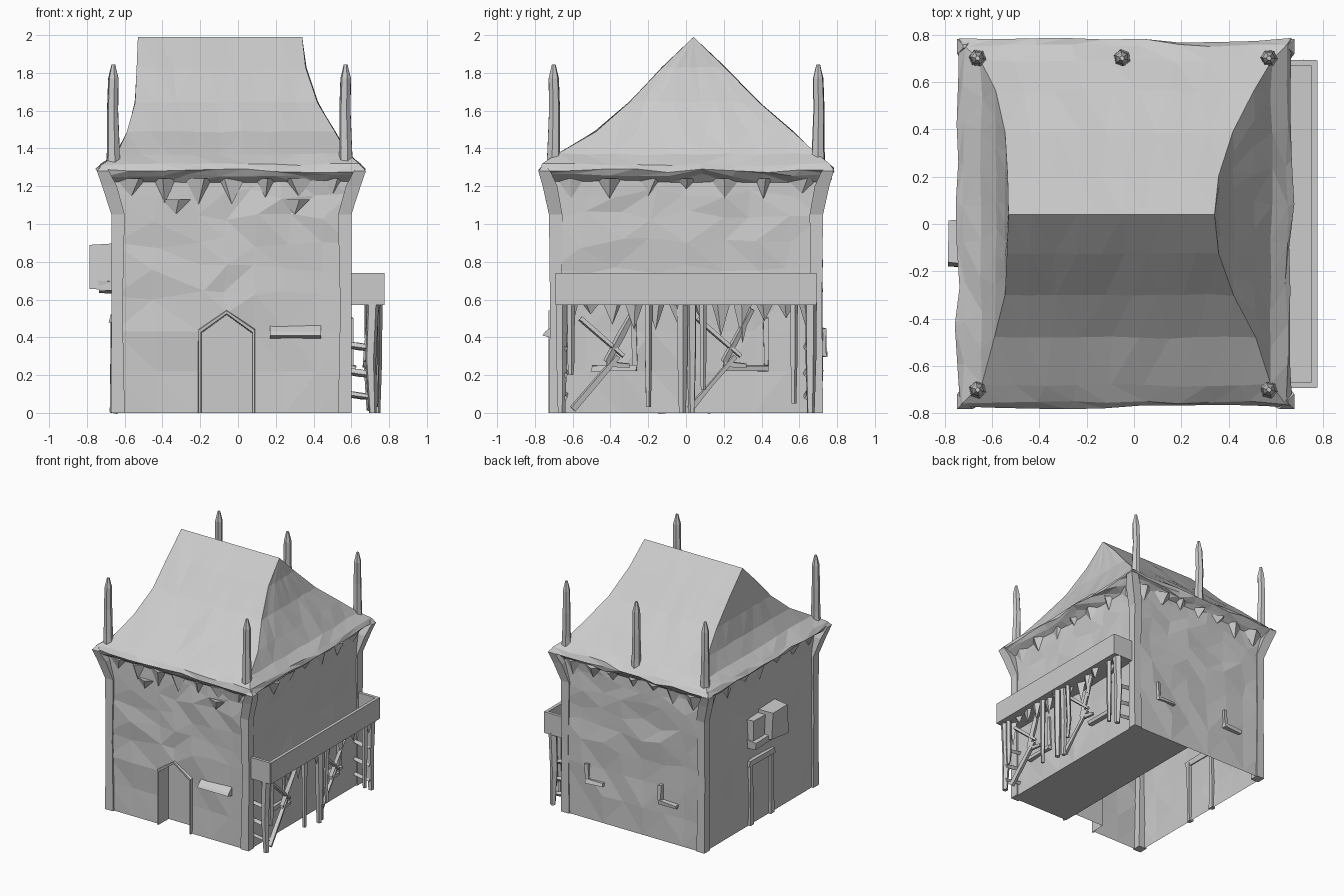
import bpy, bmesh, random
from math import sin, cos, pi
from mathutils import Vector

if "Cube" in bpy.data.objects:
    bpy.data.objects.remove(bpy.data.objects["Cube"])

random.seed(4)
R = random.uniform
X0, X1, Y0, Y1 = -0.655, 0.59, -0.71, 0.715


def finish(bm, name, recalc=True):
    bmesh.ops.remove_doubles(bm, verts=bm.verts, dist=0.0005)
    if recalc:
        bmesh.ops.recalc_face_normals(bm, faces=bm.faces)
    me = bpy.data.meshes.new(name)
    bm.to_mesh(me)
    bm.free()
    ob = bpy.data.objects.new(name, me)
    bpy.context.collection.objects.link(ob)
    return ob


def loft(bm, rings, caps=True):
    """Join equal-length point rings into a tube."""
    vs = [[bm.verts.new(p) for p in r] for r in rings]
    n = len(vs[0])
    for a, b in zip(vs, vs[1:]):
        for i in range(n):
            j = (i + 1) % n
            bm.faces.new((a[i], a[j], b[j], b[i]))
    if caps:
        bm.faces.new(vs[0][::-1])
        bm.faces.new(vs[-1])


def stalk(name, secs, sides=5, turn=0.0):
    """Tapered pole through sections (x, y, z, radius)."""
    bm = bmesh.new()
    loft(bm, [[(x + r * cos(turn + 2 * pi * i / sides), y + r * sin(turn + 2 * pi * i / sides), z)
               for i in range(sides)] for x, y, z, r in secs])
    return finish(bm, name)


def box(name, x0, x1, y0, y1, z0, z1, j=0.0):
    bm = bmesh.new()
    loft(bm, [[(x + R(-j, j), y + R(-j, j), z + R(-j, j))
               for x, y in ((x0, y0), (x1, y0), (x1, y1), (x0, y1))] for z in (z0, z1)])
    return finish(bm, name)


def beam(name, a, b, w):
    """Rough square bar between two points."""
    a, b = Vector(a), Vector(b)
    d = (b - a).normalized()
    u = d.cross(Vector((0.3, 1, 0.2))).normalized() * w
    v = d.cross(u)
    bm = bmesh.new()
    loft(bm, [[p + u * s, p + v * s, p - u * s, p - v * s] for p, s in ((a, 1), ((a + b) / 2, R(.6, 1.2)), (b, .8))])
    return finish(bm, name)


def shard(name, p, along, out, w, h, depth):
    """Broken triangular bracket on a wall."""
    p, along, out = Vector(p), Vector(along), Vector(out)
    up = Vector((0, 0, 1))
    bm = bmesh.new()
    pts = [p - along * w, p + along * w, p - up * h, p + out * depth + along * R(-w, w) * .6]
    v = [bm.verts.new(q) for q in pts]
    for f in ((0, 1, 2), (0, 3, 1), (1, 3, 2), (2, 3, 0)):
        bm.faces.new([v[i] for i in f])
    return finish(bm, name)


# walls: uneven plaster grids, with the pointed doorway left open at the front
zs = [0, 0.22, 0.43, 0.62, 0.76, 0.9, 1.04, 1.16, 1.28]


def wall(name, us, to3d, out, door=False):
    bm = bmesh.new()
    out = Vector(out)
    g = []
    for k, z in enumerate(zs):
        row = []
        for i, u in enumerate(us):
            inner = 0 < i < len(us) - 1 and k > 0
            zz = 0.53 if door and k == 2 and i == 3 else z
            if inner and k > 2:
                zz += R(-.03, .03) if k < len(zs) - 1 else 0
                u += R(-.03, .03)
            row.append(bm.verts.new(Vector(to3d(u, zz)) + out * (R(-.012, .012) if inner else 0)))
        g.append(row)
    for k in range(len(zs) - 1):
        for i in range(len(us) - 1):
            if not (door and k < 2 and i in (2, 3)):
                bm.faces.new((g[k][i], g[k][i + 1], g[k + 1][i + 1], g[k + 1][i]))
    bmesh.ops.triangulate(bm, faces=bm.faces)
    bm.normal_update()
    for f in bm.faces:
        if f.normal.dot(out) < 0:
            f.normal_flip()
    finish(bm, name, False)


ys = [Y0 + (Y1 - Y0) * i / 8 for i in range(9)]
xs = [X0 + (X1 - X0) * i / 7 for i in range(8)]
wall("front_wall", [X0, -.43, -.2, -.06, .08, .25, .42, X1], lambda u, z: (u, Y0, z), (0, -1, 0), True)
wall("back_wall", xs, lambda u, z: (u, Y1, z), (0, 1, 0))
wall("right_wall", ys, lambda u, z: (X1, u, z), (1, 0, 0))
wall("left_wall", ys, lambda u, z: (X0, u, z), (-1, 0, 0))

# floor covers only the right half
bm = bmesh.new()
bm.faces.new([bm.verts.new(p) for p in ((.07, Y0, 0), (.07, Y1, 0), (X1, Y1, 0), (X1, Y0, 0))])
finish(bm, "floor", False)

# door recess and arch trim
arch = [(-.2, 0), (-.2, .43), (-.06, .53), (.08, .43), (.08, 0)]
bm = bmesh.new()
fr = [[bm.verts.new((-.06 + (x + .06) * s, y, z * s2)) for x, z in arch]
      for s, s2, y in ((1.08, 1.03, -.708), (1.06, 1.02, -.728), (.98, .99, -.726), (.96, .98, -.6))]
for a, b in zip(fr, fr[1:]):
    for i in range(4):
        bm.faces.new((a[i], b[i], b[i + 1], a[i + 1]))
bm.faces.new(fr[-1][::-1])
finish(bm, "door_recess")

# roof: flared sweep from the eaves up to the ridge
levels = [(-.65, .585, -.705, .71, 1.22, 0), (-.71, .635, -.745, .745, 1.255, .012),
          (-.745, .665, -.775, .775, 1.285, .012), (-.72, .645, -.755, .755, 1.315, .008),
          (-.645, .58, -.68, .69, 1.37, .006), (-.585, .51, -.48, .56, 1.49, .005),
          (-.545, .42, -.30, .385, 1.645, .004), (-.535, .36, -.125, .205, 1.83, .003),
          (-.53, .34, .04, .04, 1.99, 0)]
bm = bmesh.new()
rings = []
for x0, x1, y0, y1, z, j in levels:
    c = [(x0, y0), (x1, y0), (x1, y1), (x0, y1)]
    ring = []
    for s in range(4):
        (ax, ay), (bx, by) = c[s], c[(s + 1) % 4]
        for i in range(9):
            t = i / 9
            ring.append((ax + (bx - ax) * t + R(-j, j), ay + (by - ay) * t + R(-j, j), z + R(-j, j)))
    rings.append(ring)
loft(bm, rings, False)
bmesh.ops.remove_doubles(bm, verts=bm.verts, dist=0.0005)
bmesh.ops.triangulate(bm, faces=bm.faces)
finish(bm, "roof")

# corner pilasters that flare under the eaves, each topped by a pinnacle
for cx, sx in ((-.635, -1), (.565, 1)):
    for sy in (-1, 1):
        cy = .69 * sy
        stalk("corner_pilaster", [(cx, cy, 0, .05), (cx + .006 * sx, cy, .55, .042), (cx, cy, 1.05, .05),
                                  (cx + .045 * sx, cy + .03 * sy, 1.2, .055),
                                  (cx + .08 * sx, cy + .06 * sy, 1.28, .045),
                                  (cx + .08 * sx, cy + .06 * sy, 1.31, .01)], 4, pi / 4)
for px, py in ((-.66, -.7), (-.66, .7), (.57, -.7), (.57, .7), (-.05, .7)):
    stalk("pinnacle", [(px, py, 1.25, .042), (px, py, 1.4, .034), (px - .004, py + .004, 1.6, .03),
                       (px, py, 1.77, .028), (px, py, 1.845, .01)], 6, R(0, 1))

# broken brackets below the eaves
for i in range(7):
    t = (i + .5) / 7
    x, y = X0 + (X1 - X0) * t, Y0 + (Y1 - Y0) * t
    for p, al, out in (((x, Y0), (1, 0, 0), (0, -1, 0)), ((x, Y1), (1, 0, 0), (0, 1, 0)),
                       ((X0, y), (0, 1, 0), (-1, 0, 0)), ((X1, y), (0, 1, 0), (1, 0, 0))):
        shard("eave_bracket", (*p, 1.24), al, out, R(.04, .09), R(.05, .14), R(.02, .06))
for x in (-.33, .3):
    shard("carved_boss", (x, Y0, 1.13), (1, 0, 0), (0, -1, 0), .08, .08, .035)

# balcony: floor slab, parapet, end walls
box("balcony_floor", .57, .77, -.69, .69, .57, .6)
box("balcony_parapet", .75, .775, -.69, .69, .57, .74)
for s in (-1, 1):
    box("balcony_end", .58, .77, .68 * s - .012, .68 * s + .012, .57, .74)

# balcony posts, braces and ragged trellis
for y, z, r in ((-.66, 0, .03), (-.61, .2, .02), (-.2, .03, .02), (-.02, 0, .028), (.03, 0, .025),
                (.09, .12, .018), (.57, .05, .02), (.66, 0, .03)):
    x = R(.7, .735)
    stalk("balcony_post", [(x, y, z, r * .7), (x + R(-.015, .015), y, .28, r), (x, y, .58, r * 1.1)], 5, R(0, 1))
for o in (0, .62):
    beam("trellis_brace", (.7, -.6 + o, .02), (.68, -.36 + o, .3), .022)
    beam("trellis_brace", (.68, -.42 + o, .27), (.71, -.27 + o, .55), .02)
    beam("trellis_brace", (.7, -.56 + o, .5), (.69, -.33 + o, .3), .016)
    beam("trellis_rail", (.68, -.42 + o, .26), (.67, -.3 + o, .25), .018)
for y in (-.64, .64):
    for z in (.08, .2, .34):
        beam("side_rail", (.58, y, z + .02), (.72, y, z), .018)
for i in range(12):
    shard("hanging_bracket", (R(.66, .73), -.62 + i * .115, .585), (0, 1, 0), (1, 0, 0), .05, R(.06, .22), .03)

# left bay window and frames
box("left_bay", -.775, -.64, -.17, .02, .66, .89, .012)
box("left_bay_sill", -.74, -.64, -.18, .17, .64, .7, .01)
box("left_bay_side", -.71, -.64, .03, .16, .7, .86, .01)
for y in (-.13, .13):
    box("left_door_trim", -.675, -.64, y - .02, y + .02, 0, .5, .006)
box("left_door_lintel", -.68, -.64, -.16, .16, .48, .52, .006)

# lower window ledges and frames
bm = bmesh.new()
loft(bm, [[(x, -.69, .39), (x, -.76, .41), (x, -.745, .43), (x, -.69, .475)] for x in (.17, .44)])
finish(bm, "front_window_ledge")
for y in (-.38, .32):
    box("right_window_sill", .57, .625, y - .12, y + .12, .22, .25, .006)
    box("right_window_jamb", .57, .61, y + .09, y + .12, .25, .5, .006)
for x in (-.35, .3):
    box("back_window_sill", x - .08, x + .08, .7, .745, .3, .33, .008)
    box("back_window_jamb", x + .05, x + .08, .7, .74, .33, .45, .008)
